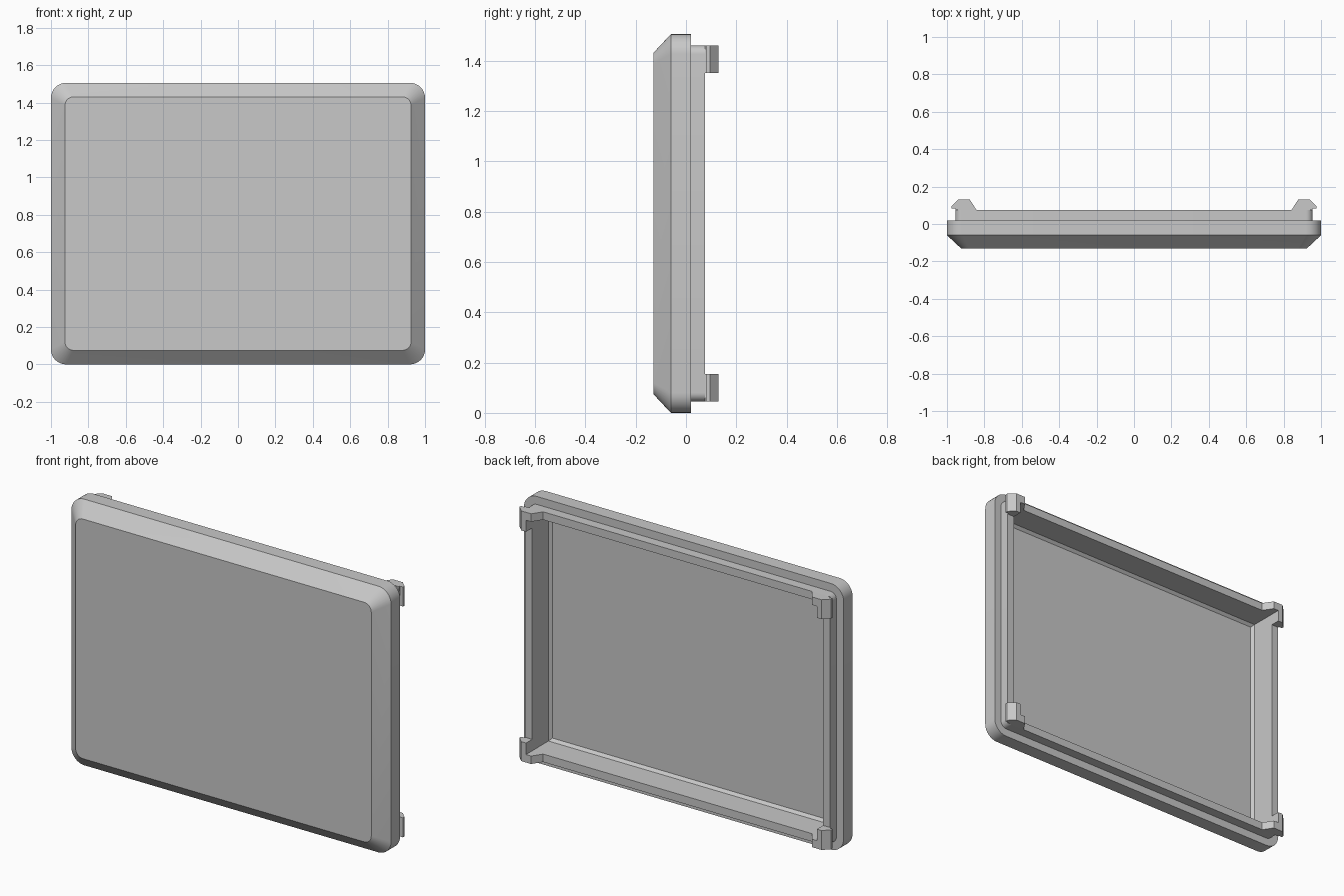
import bpy, bmesh, math

if "Cube" in bpy.data.objects:
    bpy.data.objects.remove(bpy.data.objects["Cube"], do_unlink=True)

HALF_H = 0.7525      # half of the panel height
CAVITY_X = 0.91      # inner wall position
SEGMENTS = 8         # steps per rounded corner

grey = bpy.data.materials.new("light grey plastic")
grey.use_nodes = True
grey.diffuse_color = (0.58, 0.58, 0.58, 1)
grey.node_tree.nodes["Principled BSDF"].inputs["Base Color"].default_value = grey.diffuse_color


def make_object(name, bm):
    bmesh.ops.recalc_face_normals(bm, faces=bm.faces)
    mesh = bpy.data.meshes.new(name)
    bm.to_mesh(mesh)
    bm.free()
    mesh.materials.append(grey)
    obj = bpy.data.objects.new(name, mesh)
    obj.location.z = HALF_H
    bpy.context.collection.objects.link(obj)
    return obj


def rounded_ring(bm, inset, radius, y):
    """Rounded rectangle of vertices, inset from the panel outline."""
    ring = []
    for corner, (sx, sz) in enumerate([(1, 1), (-1, 1), (-1, -1), (1, -1)]):
        cx, cz = sx * (1 - inset - radius), sz * (HALF_H - inset - radius)
        for i in range(SEGMENTS + 1):
            a = math.pi / 2 * (corner + i / SEGMENTS)
            ring.append(bm.verts.new((cx + radius * math.cos(a), y, cz + radius * math.sin(a))))
    return ring


# Hollow cover: bevelled front, rim step, raised lip and cavity as one shell
bm = bmesh.new()
sections = [          # inset, corner radius, y
    (0.075, 0.045, -0.13),
    (0, 0.08, -0.06),
    (0, 0.08, 0.02),
    (0.045, 0.035, 0.02),
    (0.045, 0.035, 0.075),
    (0.09, 0, 0.075),
    (0.09, 0, -0.07),
    (0.105, 0, -0.085),
]
rings = [rounded_ring(bm, *s) for s in sections]
for a, b in zip(rings, rings[1:]):
    for i in range(len(a)):
        j = (i + 1) % len(a)
        bm.faces.new((a[i], a[j], b[j], b[i]))
bm.faces.new(rings[0])
bm.faces.new(rings[-1])
bmesh.ops.remove_doubles(bm, verts=bm.verts, dist=1e-5)
cover = make_object("cover_shell", bm)
bpy.context.view_layer.objects.active = cover
cover.select_set(True)
bpy.ops.object.shade_smooth_by_angle(angle=math.radians(30))
cover.select_set(False)

# Corner hooks: profile along the top rail, with a leg running down the side wall
bm = bmesh.new()
profile = [(0.842, 0.075), (0.878, 0.13), (0.94, 0.13), (0.975, 0.095),
           (0.975, 0.082), (0.955, 0.082), (0.955, 0.075)]
top = HALF_H - 0.045
rail = HALF_H - 0.09
face = bm.faces.new([bm.verts.new((x, y, top)) for x, y in profile])
result = bmesh.ops.extrude_face_region(bm, geom=[face], use_keep_orig=True)
moved = [v for v in result["geom"] if isinstance(v, bmesh.types.BMVert)]
bmesh.ops.translate(bm, verts=moved, vec=(0, 0, rail - top))
bmesh.ops.bisect_plane(bm, geom=bm.verts[:] + bm.edges[:] + bm.faces[:],
                       plane_co=(CAVITY_X, 0, 0), plane_no=(1, 0, 0))
leg = [f for f in bm.faces if f.calc_center_median().x > CAVITY_X
       and all(abs(v.co.z - rail) < 1e-4 for v in f.verts)]
result = bmesh.ops.extrude_face_region(bm, geom=leg)
moved = [v for v in result["geom"] if isinstance(v, bmesh.types.BMVert)]
bmesh.ops.translate(bm, verts=moved, vec=(0, 0, -0.065))
hooks = make_object("corner_hooks", bm)
mirror = hooks.modifiers.new("four corners", "MIRROR")
mirror.use_axis = (True, False, True)
mirror.use_mirror_merge = False
